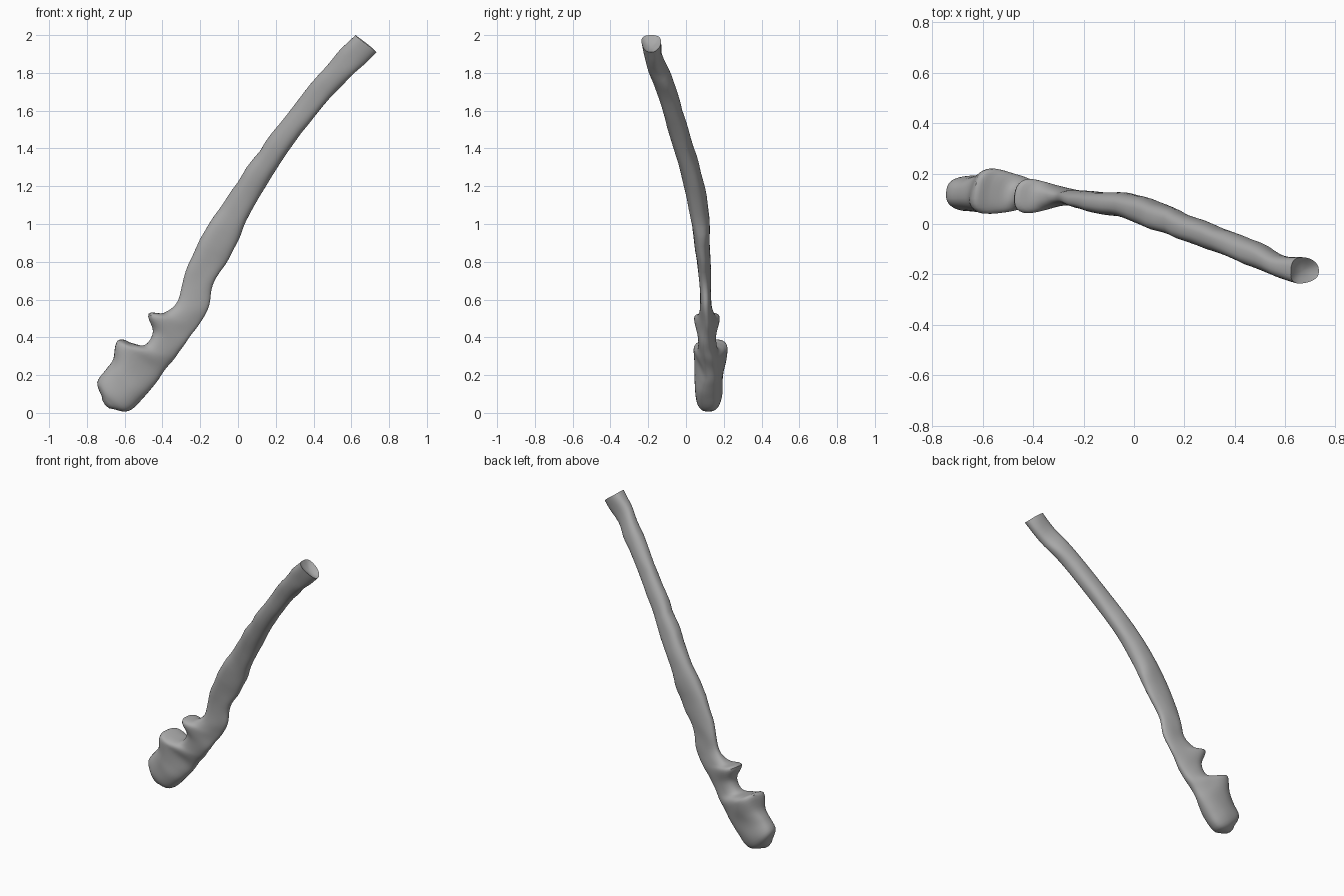
import bpy, bmesh, math
from mathutils import Vector, noise

cube = bpy.data.objects.get("Cube")
if cube:
    bpy.data.objects.remove(cube, do_unlink=True)

RING = 36       # points around the bone
STEPS = 5       # rings between two stations

# Stations from the hooked end to the broken tip:
# inner edge x, z | outer edge x, z | centre y | half thickness inner, outer
stations = [
    (-.72, .09, -.66, .02, .11, .04, .04),
    (-.745, .16, -.58, .01, .12, .07, .065),
    (-.70, .23, -.50, .08, .12, .075, .07),
    (-.66, .29, -.45, .14, .125, .095, .06),
    (-.635, .385, -.41, .19, .13, .12, .05),
    (-.57, .37, -.37, .25, .125, .1, .05),
    (-.49, .36, -.33, .30, .115, .06, .04),
    (-.45, .43, -.28, .36, .11, .06, .035),
    (-.47, .525, -.24, .42, .112, .095, .03),
    (-.39, .53, -.20, .48, .11, .06, .025),
    (-.32, .59, -.155, .56, .105, .035, .025),
    (-.29, .71, -.13, .68, .10, .035, .03),
    (-.20, .92, -.03, .85, .085, .045, .035),
    (-.08, 1.11, .045, 1.01, .07, .05, .05),
    (.05, 1.30, .15, 1.21, .03, .055, .05),
    (.22, 1.53, .30, 1.43, -.035, .05, .05),
    (.42, 1.78, .49, 1.67, -.11, .048, .05),
    (.54, 1.92, .62, 1.80, -.165, .045, .045),
    (.62, 2.0, .735, 1.91, -.185, .06, .04),
]


def catmull(a, b, c, d, t):
    """Smooth value between b and c."""
    return b + .5 * t * (c - a + t * (2 * a - 5 * b + 4 * c - d + t * (3 * (b - c) + d - a)))


def signed_power(value, power):
    return math.copysign(abs(value) ** power, value)


def dense_stations():
    last = len(stations) - 1
    for i in range(last):
        rows = [stations[max(0, min(last, i + k))] for k in (-1, 0, 1, 2)]
        for step in range(STEPS):
            yield [catmull(*values, step / STEPS) for values in zip(*rows)]
    yield list(stations[last])


def section(xi, zi, xo, zo, y, inner, outer):
    """One rounded cross-section, wider towards the inner or outer edge."""
    points = []
    for k in range(RING):
        angle = math.tau * k / RING
        u = .5 - .5 * signed_power(math.cos(angle), .85)
        blend = (1 - u) ** 1.3
        half = outer + (inner - outer) * blend
        dy = half * signed_power(math.sin(angle), .8)
        # the lips of the hook slant from front to back
        flare = max(0, inner - .06) * 8
        slant = min(1, flare) * blend * dy * .4
        p = Vector((xi + (xo - xi) * u + slant, y + dy, zi + (zo - zi) * u + slant * .3))
        # slight natural unevenness
        wobble = noise.noise(p * 9) * .008
        points.append(p + Vector((wobble, wobble * .6, 0)))
    return points


def build_bone():
    bm = bmesh.new()
    rings = [[bm.verts.new(p) for p in section(*row)] for row in dense_stations()]
    for a, b in zip(rings, rings[1:]):
        for k in range(RING):
            n = (k + 1) % RING
            bm.faces.new((a[k], a[n], b[n], b[k]))

    # each end closes through a smaller ring: round heel, hollow broken tip
    def close_end(ring, offset):
        centre = sum((v.co for v in ring), Vector()) / RING
        small = [bm.verts.new(centre.lerp(v.co, .6) + offset * .7) for v in ring]
        pole = bm.verts.new(centre + offset)
        for k in range(RING):
            n = (k + 1) % RING
            bm.faces.new((ring[k], ring[n], small[n], small[k]))
            bm.faces.new((small[k], small[n], pole))

    close_end(rings[0], Vector((-.012, 0, -.015)))
    close_end(rings[-1], Vector((-.012, 0, -.018)))
    bmesh.ops.recalc_face_normals(bm, faces=bm.faces)
    mesh = bpy.data.meshes.new("forearm_bone")
    bm.to_mesh(mesh)
    bm.free()
    bone = bpy.data.objects.new("forearm_bone", mesh)
    bpy.context.collection.objects.link(bone)
    return bone


# plain grey bone surface
grey = bpy.data.materials.new("bone_grey")
grey.use_nodes = True
colour = (.4, .4, .4, 1)
grey.diffuse_color = colour
grey.node_tree.nodes["Principled BSDF"].inputs["Base Color"].default_value = colour

bone = build_bone()
bone.data.materials.append(grey)
bpy.ops.object.select_all(action='DESELECT')
bone.select_set(True)
bpy.context.view_layer.objects.active = bone
bpy.ops.object.shade_smooth_by_angle(angle=math.radians(40))
